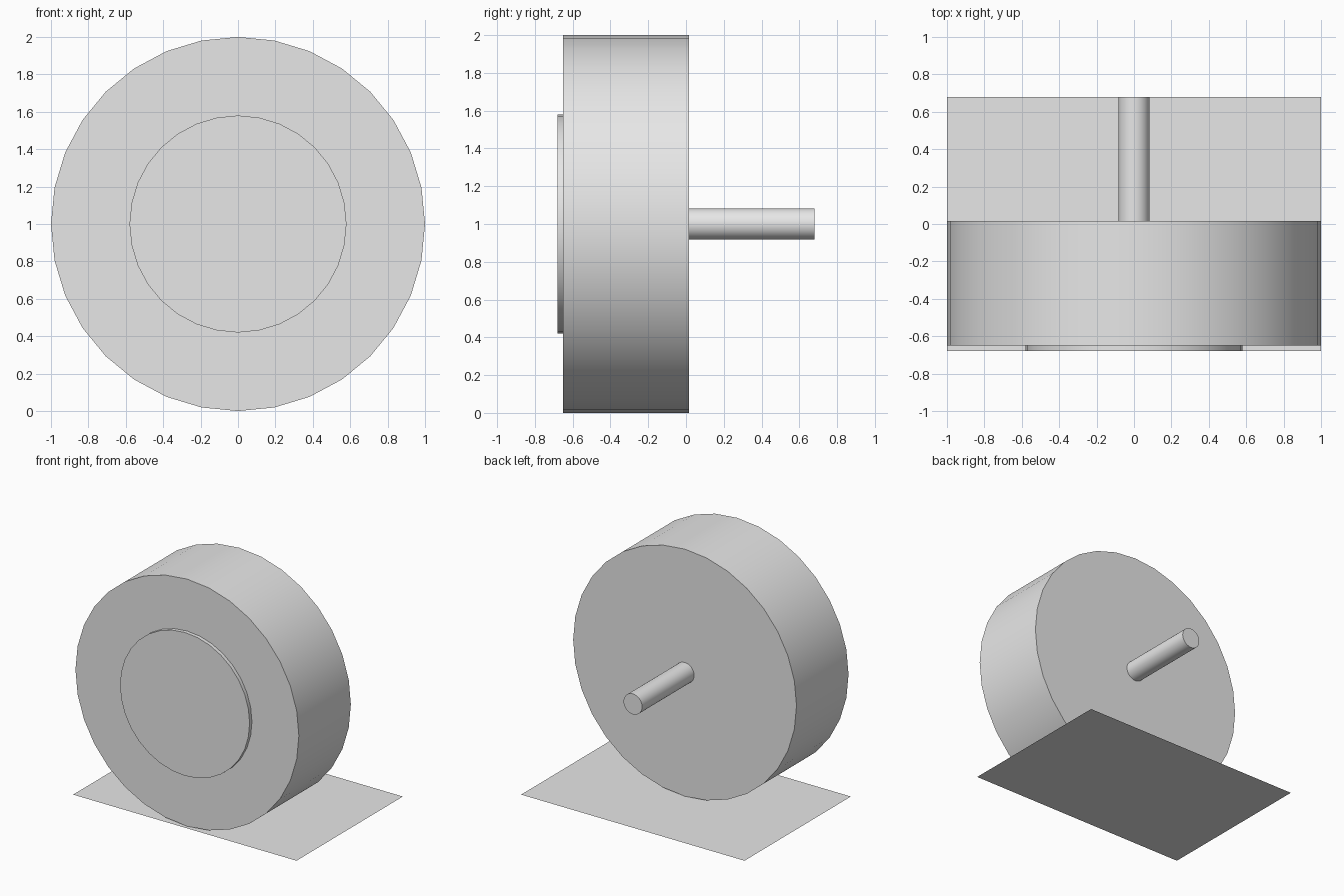
import bpy
from math import pi, radians

cube = bpy.data.objects.get("Cube")
if cube:
    bpy.data.objects.remove(cube, do_unlink=True)

GREY = (0.8, 0.8, 0.8, 1)
grey = bpy.data.materials.new("light grey")
grey.use_nodes = True
grey.diffuse_color = GREY
grey.node_tree.nodes["Principled BSDF"].inputs["Base Color"].default_value = GREY


def disc(name, radius, front, back):
    """Smooth 32-sided cylinder along y, on the wheel axis."""
    bpy.ops.mesh.primitive_cylinder_add(
        vertices=32, radius=radius, depth=back - front,
        location=(0, (front + back) / 2, 1), rotation=(pi / 2, 0, 0))
    part = bpy.context.object
    part.name = name
    part.data.materials.append(grey)
    bpy.ops.object.shade_smooth_by_angle(angle=radians(30))


# Wheel, raised hub on its front, axle at its back
disc("wheel", 1.0, -0.65, 0.015)
disc("hub", 0.58, -0.68, -0.65)
disc("axle", 0.083, 0.015, 0.68)

# Flat sheet the wheel stands on
bpy.ops.mesh.primitive_plane_add(size=2)
sheet = bpy.context.object
sheet.name = "ground_sheet"
sheet.scale.y = 0.68
bpy.ops.object.transform_apply(location=False, rotation=False, scale=True)
sheet.data.materials.append(grey)
